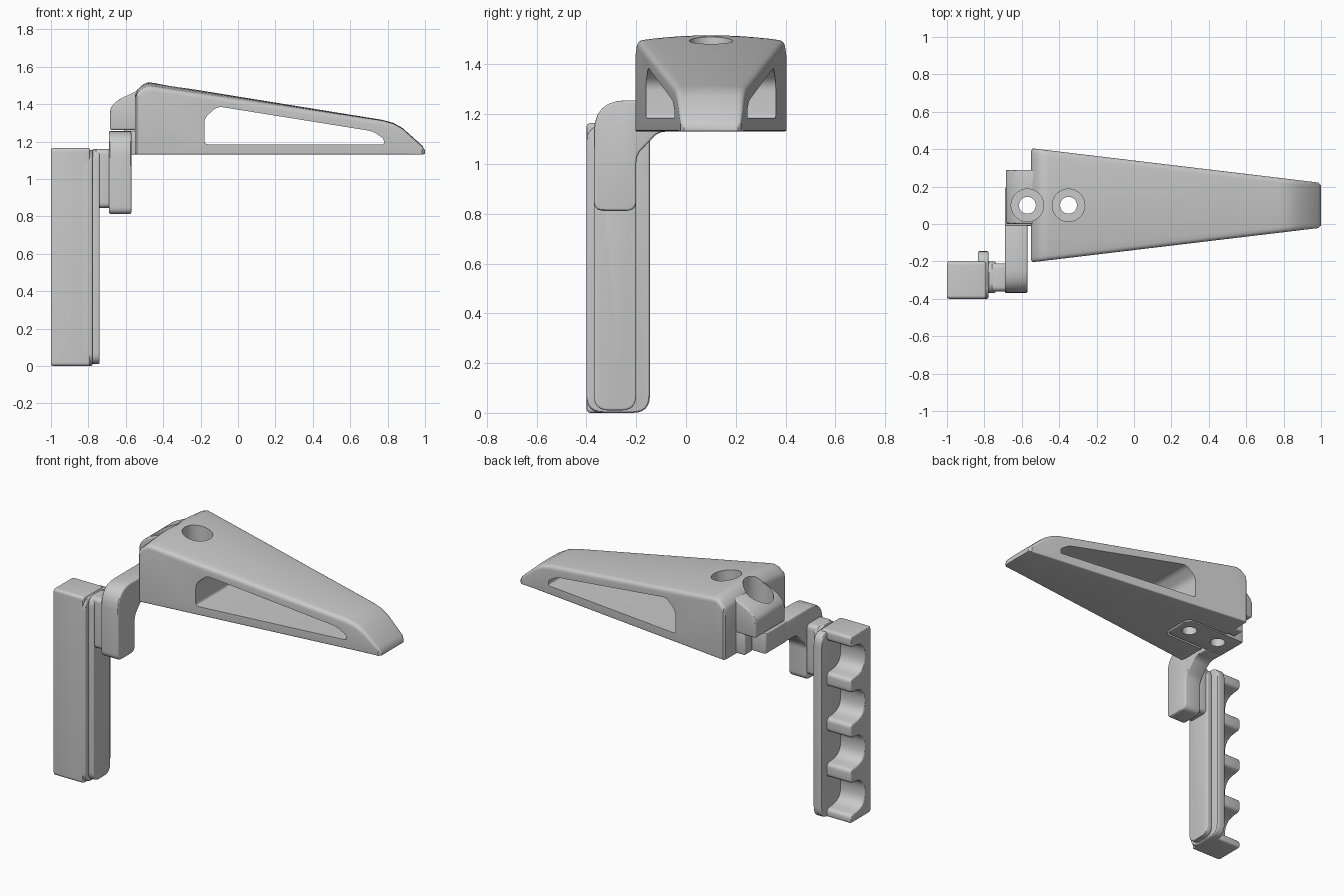
import bpy, bmesh, math
from mathutils import Vector

cube = bpy.data.objects.get("Cube")
if cube:
    bpy.data.objects.remove(cube, do_unlink=True)

grey = bpy.data.materials.new("satin grey")
grey.use_nodes = True
grey.diffuse_color = (0.59, 0.59, 0.59, 1)
bsdf = next(n for n in grey.node_tree.nodes if n.type == 'BSDF_PRINCIPLED')
bsdf.inputs["Base Color"].default_value = grey.diffuse_color


def activate(ob):
    bpy.ops.object.select_all(action='DESELECT')
    ob.select_set(True)
    bpy.context.view_layer.objects.active = ob


def loft(name, rings, bevel=0.0):
    """Closed solid through matching rings of 3D points."""
    bm = bmesh.new()
    rings = [[bm.verts.new(p) for p in ring] for ring in rings]
    for a, b in zip(rings, rings[1:]):
        for i in range(len(a)):
            j = (i + 1) % len(a)
            bm.faces.new((a[i], a[j], b[j], b[i]))
    bm.faces.new(rings[0])
    bm.faces.new(rings[-1])
    bmesh.ops.recalc_face_normals(bm, faces=bm.faces)
    mesh = bpy.data.meshes.new(name)
    bm.to_mesh(mesh)
    bm.free()
    mesh.materials.append(grey)
    ob = bpy.data.objects.new(name, mesh)
    bpy.context.collection.objects.link(ob)
    activate(ob)
    if bevel:
        mod = ob.modifiers.new("soft edges", 'BEVEL')
        mod.width, mod.segments = bevel, 3
        mod.limit_method, mod.angle_limit = 'ANGLE', math.radians(35)
        bpy.ops.object.modifier_apply(modifier=mod.name)
    return ob


def rounded(corners, steps=6):
    """Outline from (u, v, radius) corners, each radius measured along the sides."""
    out = []
    for i, (u, v, r) in enumerate(corners):
        c = Vector((u, v))
        if r == 0:
            out.append(c)
            continue
        a = Vector(corners[i - 1][:2]) - c
        b = Vector(corners[(i + 1) % len(corners)][:2]) - c
        a, b = c + a.normalized() * r, c + b.normalized() * r
        for k in range(steps + 1):
            t = k / steps
            out.append(a * (1 - t) ** 2 + c * 2 * t * (1 - t) + b * t * t)
    return out


def prism(name, outline, axis, lo, hi, bevel=0.0):
    place = {'x': lambda p, d: (d, p[0], p[1]),
             'y': lambda p, d: (p[0], d, p[1]),
             'z': lambda p, d: (p[0], p[1], d)}[axis]
    return loft(name, [[place(p, d) for p in outline] for d in (lo, hi)], bevel)


def rect(u0, u1, v0, v1, r=0.0):
    return rounded([(u0, v0, r), (u1, v0, r), (u1, v1, r), (u0, v1, r)])


def circle(u, v, r, n=40):
    return [(u + r * math.cos(2 * math.pi * i / n), v + r * math.sin(2 * math.pi * i / n))
            for i in range(n)]


def cut(ob, cutter):
    mod = ob.modifiers.new("cut", 'BOOLEAN')
    mod.object, mod.operation, mod.solver = cutter, 'DIFFERENCE', 'EXACT'
    activate(ob)
    bpy.ops.object.modifier_apply(modifier=mod.name)


# Tapered wedge: crowned, round-cornered cross-sections lofted along x
BASE, MID = 1.13, 0.1
stations = [(-0.55, 1.455, 0.012), (-0.54, 1.478, 0), (-0.505, 1.508, 0), (-0.48, 1.517, 0),
            (-0.45, 1.513, 0), (0.77, 1.316, 0), (0.83, 1.3, 0), (0.88, 1.272, 0),
            (0.985, 1.178, 0), (1.0, 1.152, 0.012)]
rings = []
for x, top, inset in stations:
    half = 0.305 - 0.185 * (x + 0.55) / 1.55 - inset
    low = BASE + inset * 0.3
    r = min(0.025, (top - low) * 0.3)
    crown = lambda y: top - 0.25 * y * y
    section = [(MID - half, low, r * 0.4), (MID + half, low, r * 0.4),
               (MID + half, crown(half), r)]
    section += [(MID + half * k / 5, crown(half * k / 5), 0) for k in range(4, -5, -1)]
    section.append((MID - half, crown(half), r))
    rings.append([(x, p[0], p[1]) for p in rounded(section, 4)])
wedge = loft("wedge_body", rings)

# Side window running straight through the wedge
window = prism("window_cutter", rounded([
    (-0.18, 1.185, 0.02), (0.78, 1.185, 0.01), (0.78, 1.215, 0.015), (0.72, 1.255, 0.03),
    (-0.11, 1.388, 0.03), (-0.18, 1.325, 0.03)]), 'y', -0.6, 0.8)
cut(wedge, window)

# Slot in the wedge's underside for the mounting plate
slot = prism("slot_cutter", rounded([
    (-0.8, -0.02, 0), (-0.25, -0.02, 0.05), (-0.25, 0.21, 0.05), (-0.8, 0.21, 0)]),
    'z', 1.0, 1.262)
cut(wedge, slot)

# Sloped lug behind the wedge, with the narrower foot beneath it
lug = prism("rear_lug", rounded([
    (-0.685, 1.262, 0), (-0.5, 1.262, 0), (-0.5, 1.49, 0), (-0.65, 1.418, 0.03),
    (-0.685, 1.375, 0.02)]), 'y', 0.0, 0.29, 0.01)
prism("lug_foot", rect(-0.61, -0.53, 0.212, 0.29), 'z', 1.135, 1.27, 0.008)

# Mounting plate under the wedge
plate = prism("mounting_plate", rounded([
    (-0.69, -0.01, 0), (-0.26, -0.01, 0.05), (-0.26, 0.2, 0.05), (-0.69, 0.2, 0.02)]),
    'z', 1.13, 1.256, 0.006)

# Bolt holes with wide counterbores
cutters = [window, slot]
for x, floor in ((-0.57, 1.34), (-0.35, 1.38)):
    bore = prism("bore_cutter", circle(x, MID, 0.087), 'z', floor, 1.7)
    hole = prism("bolt_cutter", circle(x, MID, 0.045), 'z', 1.0, 1.65)
    for part in (wedge, lug):
        cut(part, bore)
        cut(part, hole)
    cut(plate, hole)
    cutters += [bore, hole]
for c in cutters:
    bpy.data.objects.remove(c, do_unlink=True)

# Bent arm dropping from the plate to the handle
prism("bent_arm", rounded([
    (-0.37, 0.812, 0.04), (-0.2, 0.812, 0.04), (-0.2, 1.035, 0.03), (-0.11, 1.13, 0.03),
    (0.0, 1.13, 0), (0.0, 1.256, 0), (-0.37, 1.256, 0.13)]), 'x', -0.69, -0.57, 0.01)
prism("arm_connector", rect(-0.36, -0.21, 0.845, 1.16, 0.03), 'x', -0.76, -0.68, 0.006)

# Handle backing: wide plate and raised inner plate
prism("handle_plate", rect(-0.4, -0.145, 0.0, 1.155, 0.07), 'x', -0.835, -0.777, 0.01)
prism("handle_inner_plate", rect(-0.37, -0.2, 0.01, 1.16, 0.06), 'x', -0.78, -0.74, 0.008)

# Grip with four finger scallops on its rear side
corners = [(-0.4, 0.0, 0.02), (-0.2, 0.0, 0.015)]
for i in range(4):
    mid = 0.15 + 0.283 * i
    corners += [(-0.2, mid - 0.1, 0.025), (-0.335, mid - 0.085, 0.075),
                (-0.335, mid + 0.085, 0.075), (-0.2, mid + 0.1, 0.025)]
corners += [(-0.2, 1.165, 0.02), (-0.4, 1.165, 0.02)]
prism("finger_grip", rounded(corners), 'x', -1.0, -0.79, 0.02)

# Smooth curved surfaces, keep edges crisp
for ob in list(bpy.context.collection.objects):
    if ob.type == 'MESH' and ob.data.materials and ob.data.materials[0] == grey:
        activate(ob)
        bpy.ops.object.shade_smooth_by_angle(angle=math.radians(30))
